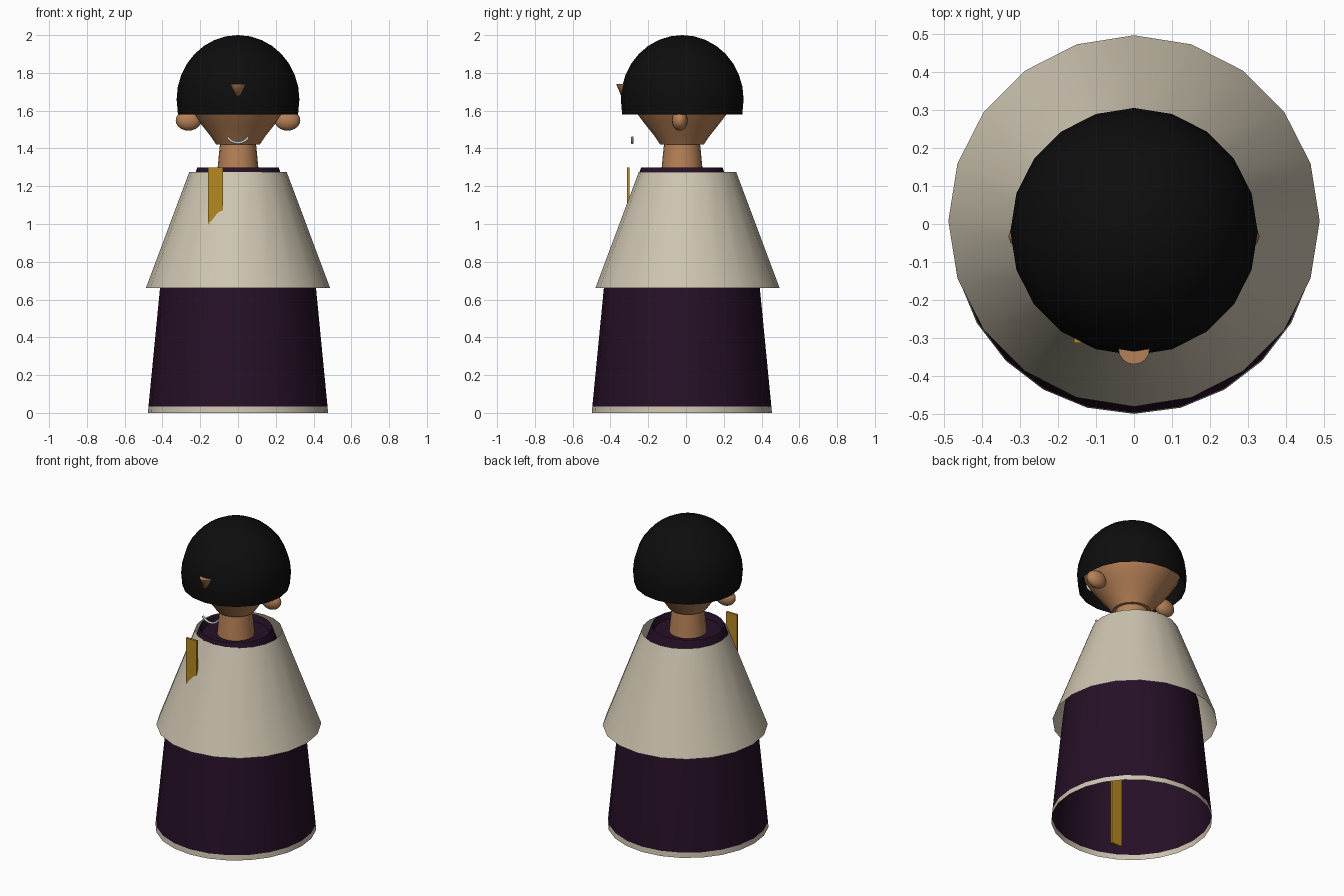
import bpy, bmesh, math

if "Cube" in bpy.data.objects:
    bpy.data.objects.remove(bpy.data.objects["Cube"])


def mat(name, r, g, b):
    m = bpy.data.materials.new(name)
    m.diffuse_color = (r, g, b, 1)
    m.use_nodes = True
    m.node_tree.nodes["Principled BSDF"].inputs["Base Color"].default_value = m.diffuse_color
    return m


CREAM = mat("cream_cloth", 0.62, 0.56, 0.44)
PLUM = mat("plum_cloth", 0.019, 0.005, 0.020)
SKIN = mat("skin", 0.47, 0.22, 0.095)
BLACK = mat("hair_black", 0.004, 0.004, 0.004)
GOLD = mat("gold", 0.47, 0.25, 0.016)
SILVER = mat("smile_grey", 0.58, 0.60, 0.61)
WHITE = mat("eye_white", 0.80, 0.80, 0.80)


def finish(bm, name, mats, angle=50, rule=None, recalc=True):
    bmesh.ops.remove_doubles(bm, verts=bm.verts, dist=1e-5)
    if recalc:
        bmesh.ops.recalc_face_normals(bm, faces=bm.faces)
    for f in bm.faces:
        f.material_index = rule(f.calc_center_median()) if rule else 0
    me = bpy.data.meshes.new(name)
    bm.to_mesh(me)
    bm.free()
    for m in mats:
        me.materials.append(m)
    ob = bpy.data.objects.new(name, me)
    bpy.context.collection.objects.link(ob)
    bpy.ops.object.select_all(action='DESELECT')
    ob.select_set(True)
    bpy.context.view_layer.objects.active = ob
    if angle:
        bpy.ops.object.shade_smooth_by_angle(angle=math.radians(angle))
    return ob


def lathe(name, profile, sides, cy, mats, rule=None):
    """Spin (radius, z) points about a vertical axis at y = cy.
    Profiles running upward on the outside give outward faces."""
    bm = bmesh.new()
    rings = []
    for r, z in profile:
        rings.append([bm.verts.new((r * math.cos(2 * math.pi * i / sides),
                                    cy + r * math.sin(2 * math.pi * i / sides), z))
                      for i in range(sides)])
    for a, b in zip(rings, rings[1:]):
        for i in range(sides):
            j = (i + 1) % sides
            bm.faces.new((a[i], a[j], b[j], b[i]))
    return finish(bm, name, mats, 50, rule, recalc=False)


def ellipsoid(name, centre, radii, material):
    bm = bmesh.new()
    bmesh.ops.create_uvsphere(bm, u_segments=16, v_segments=10, radius=1)
    for v in bm.verts:
        v.co = [c + r * k for c, r, k in zip(centre, radii, v.co)]
    return finish(bm, name, [material])


# dress: open at the hem, cream band at the bottom, recessed neckline
lathe("dress", [(0.477, 0), (0.474, 0.033), (0.413, 0.66), (0.395, 0.80),
                (0.215, 1.30), (0.20, 1.262), (0.05, 1.262)],
      24, -0.022, [PLUM, CREAM], lambda c: 1 if c.z < 0.033 else 0)

# cape: open cone
lathe("cape", [(0.488, 0.66), (0.258, 1.275)], 20, 0.008, [CREAM])

# neck and head
lathe("neck", [(0.112, 1.255), (0.095, 1.43)], 20, -0.021, [SKIN])
lathe("head", [(0, 1.42), (0.115, 1.42), (0.145, 1.465), (0.197, 1.53),
               (0.235, 1.58), (0.285, 1.66), (0.29, 1.74), (0.23, 1.88), (0, 1.95)],
      20, -0.021, [SKIN])

# hair: open dome
dome = [(0.318, 1.58)] + [(0.325 * math.cos(t), 1.66 + 0.34 * math.sin(t))
                          for t in (math.pi / 2 * k / 8 for k in range(9))]
lathe("hair", dome, 20, -0.02, [BLACK])

# ears and eyes
for s, side in ((-1, "left"), (1, "right")):
    ellipsoid(side + "_ear", (0.262 * s, -0.033, 1.549), (0.068, 0.042, 0.055), SKIN)
    ellipsoid(side + "_eye", (0.10 * s, -0.28, 1.67), (0.03, 0.02, 0.03), WHITE)

# nose: cone pointing down
lathe("nose", [(0, 1.64), (0.041, 1.74), (0, 1.74)], 16, -0.328, [SKIN])

# smile: bent tube in front of the face
bm = bmesh.new()
R, tube, n, k = 0.066, 0.007, 14, 8
rings = []
for i in range(n + 1):
    a = math.radians(-57 + 114 * i / n)
    ring = []
    for j in range(k):
        b = 2 * math.pi * j / k
        d = R + tube * math.cos(b)
        ring.append(bm.verts.new((d * math.sin(a), -0.284 + tube * math.sin(b),
                                  1.496 - d * math.cos(a))))
    rings.append(ring)
for a, b in zip(rings, rings[1:]):
    for j in range(k):
        bm.faces.new((a[j], a[(j + 1) % k], b[(j + 1) % k], b[j]))
bm.faces.new(rings[0])
bm.faces.new(rings[-1])
finish(bm, "smile", [SILVER])

# gold strip: long plank standing inside the robe, its top showing at the chest
bm = bmesh.new()
bmesh.ops.create_cube(bm, size=1)
for v in bm.verts:
    v.co = (-0.119 + 0.078 * v.co.x, -0.306 + 0.014 * v.co.y, 0.65 + 1.30 * v.co.z)
finish(bm, "gold_strip", [GOLD], angle=0)
